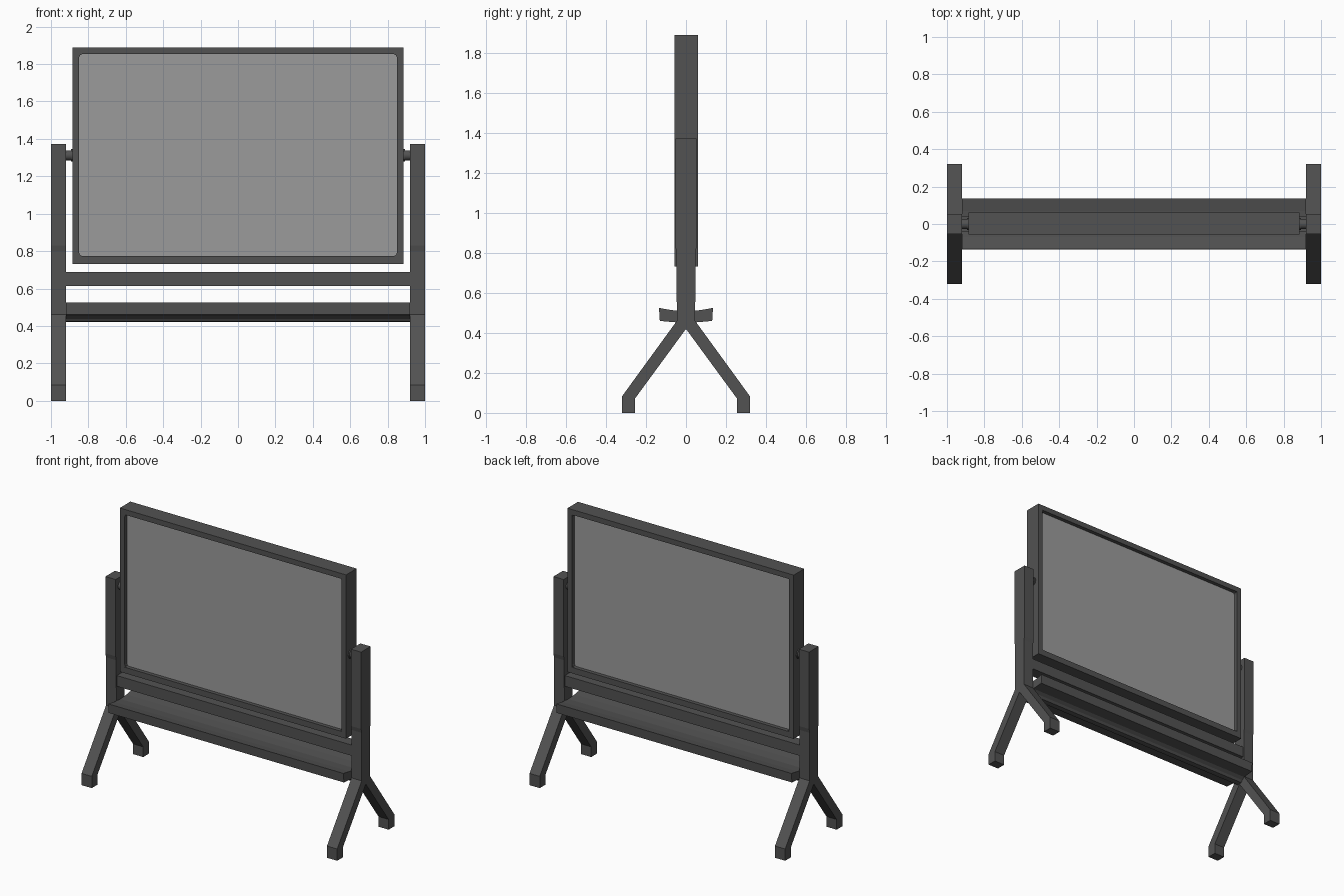
import bpy, bmesh, math
from mathutils import Matrix

if "Cube" in bpy.data.objects:
    bpy.data.objects.remove(bpy.data.objects["Cube"])


def material(name, v):
    m = bpy.data.materials.new(name)
    m.diffuse_color = (v, v, v, 1)
    m.use_nodes = True
    m.node_tree.nodes["Principled BSDF"].inputs["Base Color"].default_value = m.diffuse_color
    return m


DARK = material("dark grey frame", 0.085)
GREY = material("light grey panel", 0.33)


def finish(name, bm, mat):
    bmesh.ops.recalc_face_normals(bm, faces=bm.faces[:])
    me = bpy.data.meshes.new(name)
    bm.to_mesh(me)
    bm.free()
    me.materials.append(mat)
    ob = bpy.data.objects.new(name, me)
    bpy.context.collection.objects.link(ob)
    return ob


def prism(name, pts, axis, a, b, mat):
    """Extrude a 2D profile along 'x' (points are y,z) or 'y' (points are x,z)."""
    bm = bmesh.new()
    put = (lambda p, t: (t, p[0], p[1])) if axis == 'x' else (lambda p, t: (p[0], t, p[1]))
    face = bm.faces.new([bm.verts.new(put(p, a)) for p in pts])
    ext = bmesh.ops.extrude_face_region(bm, geom=[face])
    d = put((0, 0), b - a)
    bmesh.ops.translate(bm, vec=d, verts=[g for g in ext['geom'] if isinstance(g, bmesh.types.BMVert)])
    return finish(name, bm, mat)


def box(name, x0, x1, y0, y1, z0, z1, mat):
    return prism(name, [(y0, z0), (y1, z0), (y1, z1), (y0, z1)], 'x', x0, x1, mat)


def mirrored(half):
    """Close a half profile by mirroring it across the first coordinate."""
    return half + [(-p[0], p[1]) for p in reversed(half) if abs(p[0]) > 1e-6]


# Side supports: post with two splayed legs
support = mirrored([(0, 0.42), (0.255, 0.072), (0.255, 0), (0.32, 0), (0.32, 0.083),
                    (0.046, 0.46), (0.047, 0.80), (0.053, 0.83), (0.053, 1.373)])
for side, s in (("left", -1), ("right", 1)):
    prism(side + "_support", support, 'x', s * 0.92, s * 1.0, DARK)

    # Pivot pins between posts and board
    for part, r, x0, x1 in (("pivot_pin", 0.027, 0.88, 0.925), ("pivot_collar", 0.033, 0.88, 0.893)):
        bm = bmesh.new()
        bmesh.ops.create_cone(bm, cap_ends=True, segments=24, radius1=r, radius2=r, depth=x1 - x0,
                              matrix=Matrix.Translation((s * (x0 + x1) / 2, 0, 1.312))
                              @ Matrix.Rotation(math.pi / 2, 4, 'Y'))
        ob = finish(side + "_" + part, bm, DARK)
        bpy.context.view_layer.objects.active = ob
        ob.select_set(True)
        bpy.ops.object.shade_smooth_by_angle()
        ob.select_set(False)

# Board frame
Y0, Y1 = -0.057, 0.061
X, XI, Z0, Z1, ZI0, ZI1 = 0.885, 0.849, 0.732, 1.89, 0.774, 1.853
box("frame_bottom", -X, X, Y0, Y1, Z0, ZI0, DARK)
box("frame_top", -X, X, Y0, Y1, ZI1, Z1, DARK)
for side, s in (("left", -1), ("right", 1)):
    box("frame_" + side, s * XI, s * X, Y0, Y1, ZI0, ZI1, DARK)
    # Small corner fillets of the opening
    for end, z, d in (("lower", ZI0, 1), ("upper", ZI1, -1)):
        c = 0.016
        prism("frame_corner_%s_%s" % (end, side),
              [(s * XI, z), (s * (XI - c), z), (s * (XI - c * 0.3), z + d * c * 0.3), (s * XI, z + d * c)],
              'y', Y0 + 0.004, Y1 - 0.004, DARK)

# Writing panel, recessed on both sides
box("writing_panel", -XI, XI, -0.03, 0.034, ZI0, ZI1, GREY)

# Crossbar below the board
box("crossbar", -0.92, 0.92, -0.04, 0.04, 0.613, 0.689, DARK)

# Tray with a shallow dished top and a keel underneath
tray = mirrored([(0, 0.508), (0.07, 0.514), (0.135, 0.525), (0.131, 0.46),
                 (0.05, 0.453), (0.03, 0.438), (0.02, 0.423), (0, 0.422)])
prism("tray", tray, 'x', -0.92, 0.92, DARK)
